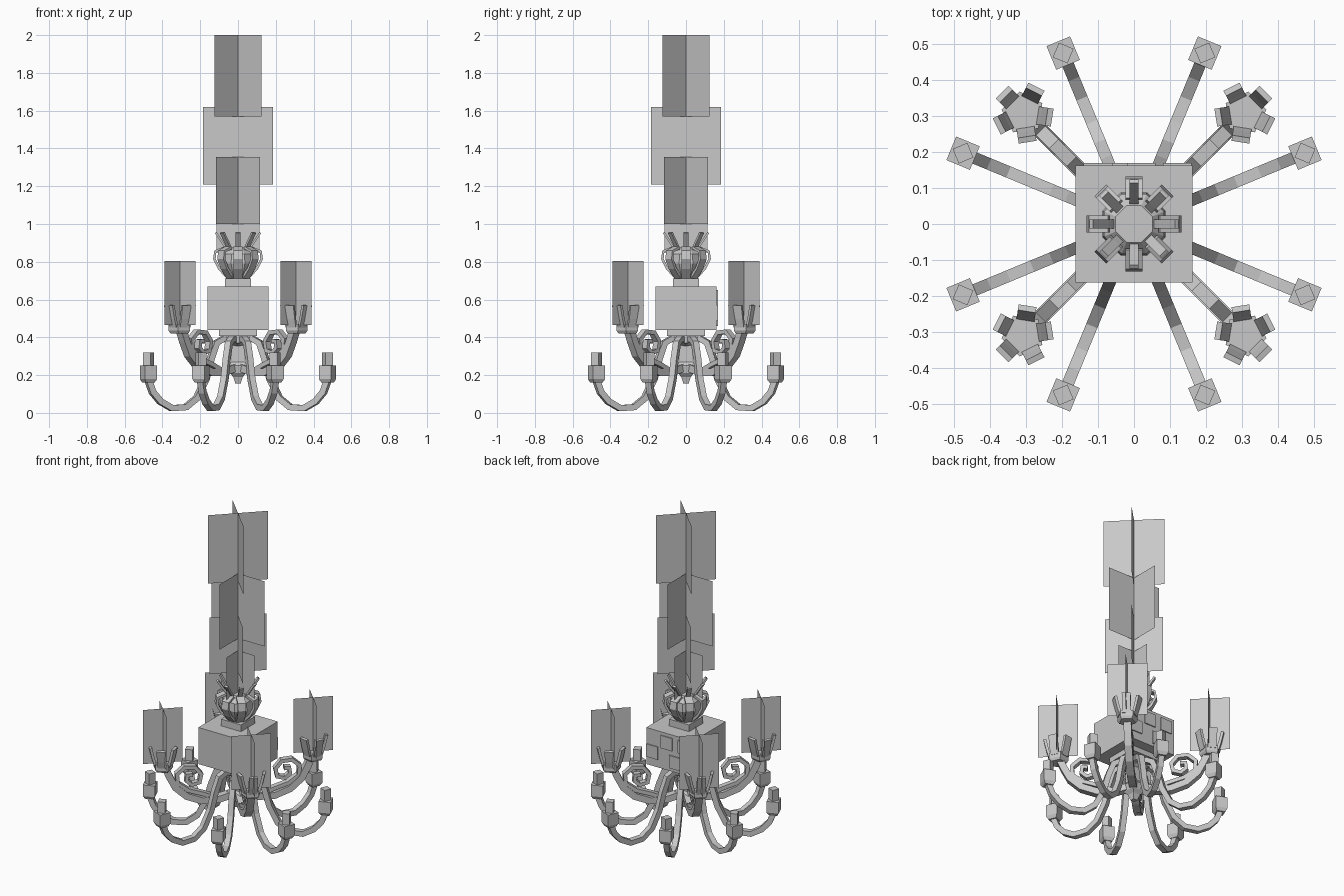
import bpy, bmesh
from math import cos, sin, pi, radians
from mathutils import Vector, Matrix

if "Cube" in bpy.data.objects:
    bpy.data.objects.remove(bpy.data.objects["Cube"])

metal = bpy.data.materials.new("warm_grey")
metal.diffuse_color = (0.58, 0.58, 0.58, 1)
metal.use_nodes = True
metal.node_tree.nodes["Principled BSDF"].inputs["Base Color"].default_value = metal.diffuse_color


def finish(name, bm):
    bmesh.ops.recalc_face_normals(bm, faces=bm.faces[:])
    me = bpy.data.meshes.new(name)
    bm.to_mesh(me)
    bm.free()
    me.materials.append(metal)
    bpy.context.collection.objects.link(bpy.data.objects.new(name, me))


def strip(bm, path, width, thick, mat):
    """Rectangular bar swept along (radius, z) points, placed by a matrix."""
    pts = [Vector(p) for p in path]
    rings = []
    for i, p in enumerate(pts):
        d = pts[min(i + 1, len(pts) - 1)] - pts[max(i - 1, 0)]
        n = Vector((-d.y, d.x)).normalized() * thick / 2
        rings.append([bm.verts.new(mat @ Vector((p.x + s * n.x, t * width / 2, p.y + s * n.y)))
                      for s, t in ((1, 1), (1, -1), (-1, -1), (-1, 1))])
    for a, b in zip(rings, rings[1:]):
        for j in range(4):
            k = (j + 1) % 4
            bm.faces.new((a[j], a[k], b[k], b[j]))
    bm.faces.new(rings[0])
    bm.faces.new(rings[-1])


def lathe(bm, profile, sides, mat=Matrix(), phase=0.0):
    """Faceted solid from (radius, z) points."""
    rings = [[bm.verts.new(mat @ Vector((r * cos(phase + 2 * pi * j / sides),
                                         r * sin(phase + 2 * pi * j / sides), z)))
              for j in range(sides)] for r, z in profile]
    for a, b in zip(rings, rings[1:]):
        for j in range(sides):
            k = (j + 1) % sides
            bm.faces.new((a[j], a[k], b[k], b[j]))
    bm.faces.new(rings[0])
    bm.faces.new(rings[-1])


def box(bm, size, centre):
    bmesh.ops.create_cube(bm, size=1, matrix=Matrix.Translation(centre) @ Matrix.Diagonal((*size, 1)))


def crossed_sheets(bm, half, z0, z1, turn, centre=(0, 0)):
    """Two paper-thin upright sheets crossing at right angles."""
    for a in (turn, turn + pi / 2):
        dx, dy = half * cos(a), half * sin(a)
        cx, cy = centre
        bm.faces.new([bm.verts.new(v) for v in (
            (cx - dx, cy - dy, z0), (cx + dx, cy + dy, z0),
            (cx + dx, cy + dy, z1), (cx - dx, cy - dy, z1))])


def spin(a):
    return Matrix.Rotation(a, 4, 'Z')


DIAG = [radians(45 + 90 * k) for k in range(4)]
EIGHT = [radians(45 * k) for k in range(8)]
LOWER = [radians(22.5 + 45 * k) for k in range(8)]

# tall central flame of stacked crossed sheets
bm = bmesh.new()
crossed_sheets(bm, 0.175, 1.57, 2.0, pi / 4)
crossed_sheets(bm, 0.185, 1.21, 1.62, 0)
crossed_sheets(bm, 0.165, 1.0, 1.355, pi / 4)
crossed_sheets(bm, 0.115, 0.85, 1.135, 0)
finish("central_flame", bm)

# square body with thin plates on the back
bm = bmesh.new()
box(bm, (0.325, 0.325, 0.23), (0, 0, 0.555))
for x, z in ((-0.1, 0.61), (0.02, 0.61), (0.12, 0.53), (-0.04, 0.5)):
    box(bm, (0.08, 0.008, 0.08), (x, 0.165, z))
finish("body", bm)

# plate, stem and finial hanging below
bm = bmesh.new()
box(bm, (0.2, 0.2, 0.035), (0, 0, 0.425))
lathe(bm, [(0.09, 0.41), (0.09, 0.37), (0.05, 0.36), (0.05, 0.27), (0.07, 0.25),
           (0.06, 0.21), (0.035, 0.19), (0.02, 0.155)], 4, phase=pi / 4)
finish("stem", bm)

# neck and faceted core of the brazier
bm = bmesh.new()
box(bm, (0.14, 0.14, 0.045), (0, 0, 0.69))
lathe(bm, [(0.06, 0.71), (0.095, 0.79), (0.09, 0.84), (0.055, 0.875)], 8, phase=pi / 8)
finish("brazier_core", bm)

# eight bent straps with spikes
bm = bmesh.new()
for a in EIGHT:
    strip(bm, [(0.055, 0.715), (0.1, 0.765), (0.125, 0.815), (0.12, 0.855), (0.07, 0.875)],
          0.046, 0.014, spin(a))
    strip(bm, [(0.06, 0.865), (0.075, 0.89), (0.118, 0.955)], 0.026, 0.012, spin(a))
finish("brazier_straps", bm)

# lower arms, each with a cup and a candle
arms, cups, candles = bmesh.new(), bmesh.new(), bmesh.new()
for a in LOWER:
    strip(arms, [(0.03, 0.37), (0.08, 0.395), (0.125, 0.37), (0.155, 0.29), (0.185, 0.18),
                 (0.235, 0.08), (0.3, 0.03), (0.38, 0.025), (0.445, 0.06), (0.49, 0.11),
                 (0.513, 0.17)], 0.033, 0.033, spin(a))
    seat = spin(a) @ Matrix.Translation((0.513, 0, 0))
    lathe(cups, [(0.035, 0.16), (0.05, 0.18), (0.05, 0.25)], 4, seat, pi / 4)
    lathe(candles, [(0.031, 0.25), (0.031, 0.32)], 4, seat)
finish("lower_arms", arms)
finish("lower_cups", cups)
finish("candles", candles)

# upper arms with scrolls, petal cups and flames
arms, scrolls, cups, flames = (bmesh.new() for _ in range(4))
for a in DIAG:
    strip(arms, [(0.03, 0.24), (0.12, 0.215), (0.21, 0.215), (0.3, 0.25), (0.365, 0.31),
                 (0.4, 0.38), (0.425, 0.44)], 0.044, 0.04, spin(a))
    strip(scrolls, [(0.12, 0.22), (0.2, 0.255), (0.29, 0.285), (0.35, 0.33), (0.355, 0.39),
                    (0.31, 0.43), (0.25, 0.425), (0.215, 0.38), (0.225, 0.33), (0.27, 0.318),
                    (0.3, 0.345), (0.295, 0.38), (0.265, 0.38)], 0.036, 0.024, spin(a))
    seat = spin(a) @ Matrix.Translation((0.435, 0, 0))
    lathe(cups, [(0.05, 0.42), (0.06, 0.435), (0.06, 0.47)], 5, seat, pi / 5)
    for k in range(5):
        strip(cups, [(0.045, 0.455), (0.058, 0.5), (0.074, 0.57)], 0.05, 0.016,
              seat @ spin(2 * pi * k / 5))
    crossed_sheets(flames, 0.115, 0.465, 0.805, pi / 4, (0.435 * cos(a), 0.435 * sin(a)))
finish("upper_arms", arms)
finish("scrolls", scrolls)
finish("petal_cups", cups)
finish("upper_flames", flames)
